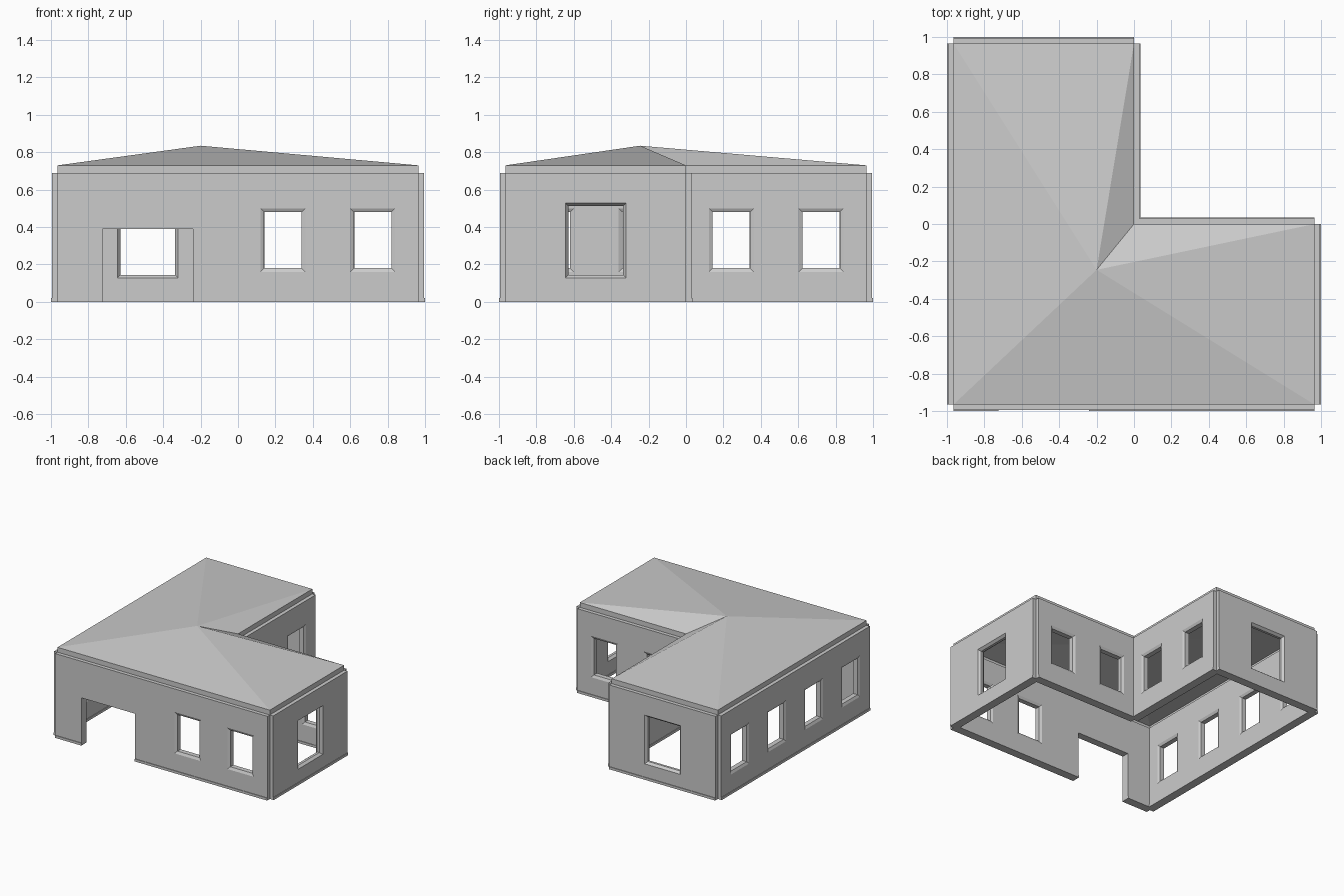
import bpy, bmesh
from math import atan2
from mathutils import Vector

if "Cube" in bpy.data.objects:
    bpy.data.objects.remove(bpy.data.objects["Cube"])

E = 0.965          # wall centre line
H = 0.69           # wall height


def loft(name, rings):
    """Closed solid through matching rings of points."""
    bm = bmesh.new()
    vs = [[bm.verts.new(p) for p in r] for r in rings]
    n = len(vs[0])
    for a, b in zip(vs, vs[1:]):
        for i in range(n):
            j = (i + 1) % n
            bm.faces.new((a[i], a[j], b[j], b[i]))
    bm.faces.new(vs[0][::-1])
    bm.faces.new(vs[-1])
    bmesh.ops.recalc_face_normals(bm, faces=bm.faces)
    me = bpy.data.meshes.new(name)
    bm.to_mesh(me)
    bm.free()
    ob = bpy.data.objects.new(name, me)
    bpy.context.collection.objects.link(ob)
    return ob


def cutter(u, z, hw, hh, flare, core):
    """Opening that flares towards both wall faces."""
    rings = []
    for d, e in ((-.06, flare), (-.03, flare), (-core, 0),
                 (core, 0), (.03, flare), (.06, flare)):
        w, h = hw + e, hh + e
        rings.append([(u - w, d, z - h), (u + w, d, z - h),
                      (u + w, d, z + h), (u - w, d, z + h)])
    return loft("cutter", rings)


def small_window(u):
    return cutter(u, .33, .1, .15, .02, .02)


def large_window(u):
    return cutter(u, .328, .146, .184, .016, .01)


def doorway(u):
    return cutter(u, .145, .242, .245, 0, .01)


def wall(name, p0, p1, openings):
    """Wall panel with a plinth, cut by its openings, laid from p0 to p1."""
    p0, p1 = Vector(p0), Vector(p1)
    half = (p1 - p0).length / 2
    prof = [(-.035, 0), (.035, 0), (.035, .02), (.03, .02),
            (.03, H), (-.03, H), (-.03, .02), (-.035, .02)]
    ob = loft(name, [[(u, d, z) for d, z in prof] for u in (-half, half)])
    cuts = [make(u) for make, u in openings]
    for c in cuts:
        m = ob.modifiers.new("cut", 'BOOLEAN')
        m.operation, m.solver, m.object = 'DIFFERENCE', 'EXACT', c
    bpy.context.view_layer.update()
    me = bpy.data.meshes.new_from_object(
        ob.evaluated_get(bpy.context.evaluated_depsgraph_get()))
    ob.modifiers.clear()
    ob.data = me
    for c in cuts:
        bpy.data.objects.remove(c)
    mid, d = (p0 + p1) / 2, p1 - p0
    ob.location = (mid.x, mid.y, 0)
    ob.rotation_euler.z = atan2(d.y, d.x)


# Outer and inner-corner walls
pair = [(small_window, -.24), (small_window, .24)]
wall("front_wall", (-E, -E), (E, -E),
     [(doorway, -.482), (small_window, .24), (small_window, .72)])
wall("left_wall", (-E, -E), (-E, E),
     [(small_window, u) for u in (-.72, -.24, .24, .72)])
wall("right_wall", (E, -E), (E, 0), [(large_window, 0)])
wall("back_wall", (-E, E), (0, E), [(large_window, 0)])
wall("court_wall_side", (0, 0), (0, E), pair)
wall("court_wall_back", (0, 0), (E, 0), pair)

# Roof: fascia around the L outline, slopes meeting at one peak
outline = [(-E, -E), (E, -E), (E, 0), (0, 0), (0, E), (-E, E)]
bm = bmesh.new()
low = [bm.verts.new((x, y, H)) for x, y in outline]
top = [bm.verts.new((x, y, .73)) for x, y in outline]
peak = bm.verts.new((-.2, -.245, .835))
for i in range(6):
    j = (i + 1) % 6
    bm.faces.new((low[i], low[j], top[j], top[i]))
    bm.faces.new((top[i], top[j], peak))
me = bpy.data.meshes.new("roof")
bm.to_mesh(me)
bm.free()
bpy.context.collection.objects.link(bpy.data.objects.new("roof", me))
